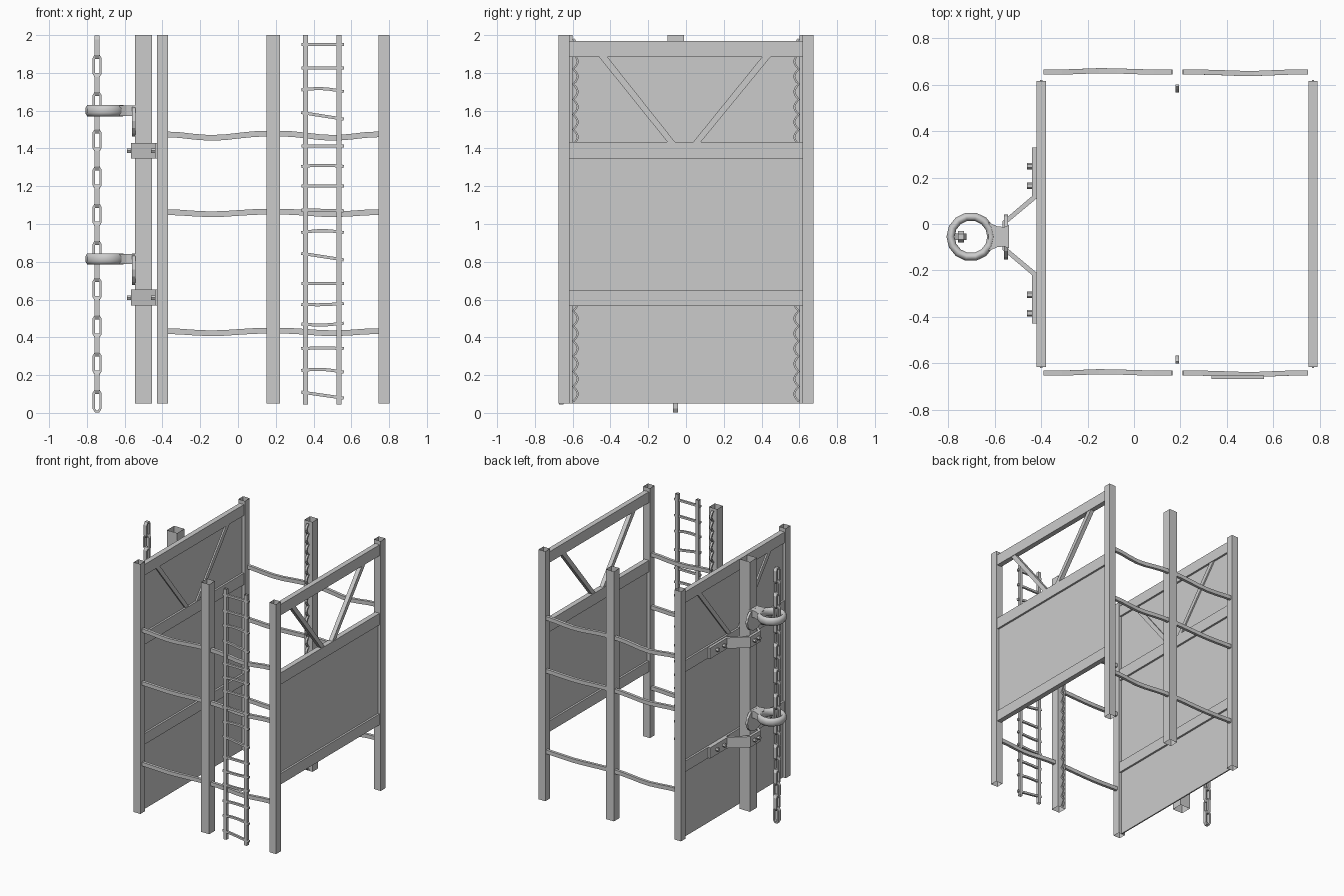
import bpy, bmesh, math
from mathutils import Vector

if "Cube" in bpy.data.objects:
    bpy.data.objects.remove(bpy.data.objects["Cube"])


def finish(name, bm, smooth=False, normals=True):
    if normals:
        bmesh.ops.recalc_face_normals(bm, faces=bm.faces)
    me = bpy.data.meshes.new(name)
    bm.to_mesh(me)
    bm.free()
    ob = bpy.data.objects.new(name, me)
    bpy.context.collection.objects.link(ob)
    if smooth:
        for p in me.polygons:
            p.use_smooth = True
    return ob


def prism(bm, pts, h, to3d, caps=True):
    """Extrude a 2D outline between the two values in h; to3d(u, v, w) places it."""
    a, b = [[bm.verts.new(to3d(u, v, w)) for u, v in pts] for w in h]
    n = len(pts)
    for i in range(n):
        bm.faces.new((a[i], a[(i + 1) % n], b[(i + 1) % n], b[i]))
    if caps:
        bm.faces.new(a[::-1])
        bm.faces.new(b)


XY = lambda u, v, w: (u, v, w)
YZ = lambda u, v, w: (w, u, v)


def box(bm, x, y, z, caps=True):
    prism(bm, [(x[0], y[0]), (x[1], y[0]), (x[1], y[1]), (x[0], y[1])], z, XY, caps)


def sweep(bm, path, side, w, t, closed=False):
    """Rectangular section along a path: w along 'side', t across it."""
    path, side, n = [Vector(p) for p in path], Vector(side), len(path)
    rings = []
    for i, p in enumerate(path):
        q0 = path[i - 1] if closed or i else p
        q1 = path[(i + 1) % n] if closed or i < n - 1 else p
        nor = (q1 - q0).normalized().cross(side)
        rings.append([bm.verts.new(p + side * (a * w / 2) + nor * (b * t / 2))
                      for a, b in ((-1, -1), (1, -1), (1, 1), (-1, 1))])
    for i in range(n if closed else n - 1):
        r, s = rings[i], rings[(i + 1) % n]
        for k in range(4):
            bm.faces.new((r[k], r[(k + 1) % 4], s[(k + 1) % 4], s[k]))
    if not closed:
        bm.faces.new(rings[0])
        bm.faces.new(rings[-1])


# Open-ended square posts at the corners and mid sides, and the outer pole
def post(name, x, y, w, z0=0.05):
    bm = bmesh.new()
    h = w / 2
    box(bm, (x - h, x + h), (y - h, y + h), (z0, 2.0), caps=False)
    finish(name, bm)


for s, tag in ((-1, "front"), (1, "back")):
    post("left_post_" + tag, -0.40, s * 0.645, 0.058)
    post("right_post_" + tag, 0.772, s * 0.645, 0.058)
    post("middle_post_" + tag, 0.187, s * 0.637, 0.07)
    # scalloped strip on the inner face of the middle post
    bm = bmesh.new()
    path = [(0.187, s * (0.597 - 0.024 * abs(math.sin(math.pi * i / 6))), 0.06 + 0.08 * i / 6)
            for i in range(24 * 6 + 1)]
    sweep(bm, path, (1, 0, 0), 0.016, 0.01)
    finish("scalloped_strip_" + tag, bm)
post("outer_pole", -0.50, -0.055, 0.088)

# Side frames: rails, V braces and thin panels
for tag, x, pz in (("left", -0.40, (0.05, 1.95)), ("right", 0.772, (0.6, 1.4))):
    bm = bmesh.new()
    for z in ((1.885, 1.97), (1.345, 1.435), (0.565, 0.65)):
        box(bm, (x - 0.02, x + 0.02), (-0.616, 0.616), z)
    finish("rails_" + tag, bm)
    bm = bmesh.new()
    for top, bot in ((-0.465, -0.095), (0.407, 0.035)):
        prism(bm, [(top, 1.89), (top + 0.045, 1.89), (bot + 0.04, 1.43), (bot, 1.43)],
              (x - 0.016, x + 0.016), YZ)
    finish("braces_" + tag, bm)
    bm = bmesh.new()
    box(bm, (x - 0.005, x + 0.005), (-0.62, 0.62), pz)
    finish("panel_" + tag, bm)

# Bent bars between the posts, front and back
left_z = (0.005, 0.001, -0.008, -0.014, -0.011, -0.002, 0.006, 0.009)
left_y = (0, 0, 0.003, 0.006, 0.005, 0.002, 0, 0)
for yc, tag in ((-0.643, "front"), (0.655, "back")):
    for n, z in enumerate((0.43, 1.06, 1.47)):
        amp = (0.6, 0.6, 1.0)[n]
        for bay, x0, x1, sg in (("left", -0.39, 0.165, 1), ("right", 0.21, 0.75, -1)):
            bm = bmesh.new()
            path = []
            for i in range(8):
                j = i if sg > 0 else 7 - i
                path.append((x0 + (x1 - x0) * i / 7, yc + sg * left_y[j], z + amp * left_z[j]))
            sweep(bm, path, (0, 1, 0), 0.022, 0.03)
            finish(f"bent_bar_{tag}_{bay}_{n}", bm)

# Ladder with worn, bent rungs: (left height, right height, sag)
for x, tag in ((0.357, "left"), (0.534, "right")):
    bm = bmesh.new()
    box(bm, (x - 0.013, x + 0.013), (-0.672, -0.648), (0.045, 2.0), caps=False)
    finish("ladder_rail_" + tag, bm)
rungs = [(1.95, 1.95, 0), (1.825, 1.825, 0), (1.71, 1.70, .012), (1.59, 1.555, 0),
         (1.413, 1.413, 0), (1.305, 1.305, .006), (1.20, 1.20, 0), (1.075, 1.07, 0),
         (0.955, 0.955, .01), (0.845, 0.81, 0), (0.685, 0.685, 0), (0.575, 0.58, -.005),
         (0.47, 0.475, -.007), (0.34, 0.34, .004), (0.225, 0.215, .01), (0.11, 0.078, 0)]
bm = bmesh.new()
for a, b, sag in rungs:
    path = [(0.335 + 0.225 * t, -0.661, a + (b - a) * t + sag * math.sin(math.pi * t))
            for t in (0, 0.15, 0.38, 0.62, 0.85, 1)]
    sweep(bm, path, (0, 1, 0), 0.016, 0.016)
finish("ladder_rungs", bm)

# Pole clamps with bolts, ring holders above them
C = -0.05
for n, (zb, zr) in enumerate(((0.61, 0.815), (1.388, 1.60))):
    bm = bmesh.new()
    half = [(-0.42, 0.38), (-0.42, 0.16), (-0.546, 0.055)]
    out = [(-0.566, 0.063), (-0.44, 0.17), (-0.44, 0.38)]
    outer = [(x, C + d) for x, d in reversed(out)]
    outer += [(x, C - d) for x, d in out]
    inner = [(x, C - d) for x, d in half] + [(x, C + d) for x, d in reversed(half)]
    prism(bm, outer + inner, (zb - 0.042, zb + 0.042), XY)
    finish(f"pole_clamp_{n}", bm)

    bm = bmesh.new()
    hexa = [(0.014 * math.cos(i * math.pi / 3), 0.014 * math.sin(i * math.pi / 3)) for i in range(6)]
    for x, y in ((-0.44, 0.25), (-0.44, 0.165), (-0.44, -0.305), (-0.44, -0.385),
                 (-0.566, -0.03), (-0.566, -0.08)):
        prism(bm, [(y + u, zb + v) for u, v in hexa], (x - 0.021, x + 0.004), YZ)
    finish(f"clamp_bolts_{n}", bm)

    # rounded mounting plate
    bm = bmesh.new()
    prism(bm, [(-0.055 + 0.097 * math.cos(a), zr - 0.055 + 0.085 * math.sin(a))
               for a in [i * math.tau / 14 for i in range(14)]], (-0.561, -0.543), YZ)
    finish(f"ring_mount_plate_{n}", bm)

    # neck
    bm = bmesh.new()
    prof = [(-0.628, 0.062), (-0.59, 0.045), (-0.56, 0.042), (-0.54, 0.05)]
    prism(bm, [(x, -0.055 - d) for x, d in prof] + [(x, -0.055 + d) for x, d in reversed(prof)],
          (zr - 0.027, zr + 0.027), XY)
    finish(f"ring_neck_{n}", bm)

    # ring with oval section
    bm = bmesh.new()
    grid = []
    for i in range(14):
        a = i * math.tau / 14
        row = []
        for j in range(8):
            b = (j + 0.5) * math.tau / 8
            r = 0.088 + 0.019 * math.cos(b)
            row.append(bm.verts.new((-0.703 + r * math.cos(a), -0.055 + r * math.sin(a),
                                     zr + 0.032 * math.sin(b))))
        grid.append(row)
    for i in range(14):
        for j in range(8):
            k, m = (i + 1) % 14, (j + 1) % 8
            bm.faces.new((grid[i][j], grid[k][j], grid[k][m], grid[i][m]))
    finish(f"guide_ring_{n}", bm, smooth=True)

# Hanging chain of alternating links
link = [(-0.008, -0.056), (0.008, -0.056), (0.018, -0.04), (0.018, 0.04),
        (0.008, 0.056), (-0.008, 0.056), (-0.018, 0.04), (-0.018, -0.04)]
for i in range(20):
    zc = 0.064 + 0.0985 * i
    bm = bmesh.new()
    if i % 2 == 0:
        sweep(bm, [(-0.746 + u, -0.055, zc + v) for u, v in link], (0, 1, 0), 0.027, 0.013, True)
    else:
        sweep(bm, [(-0.746, -0.055 + u, zc + v) for u, v in link], (1, 0, 0), 0.027, 0.013, True)
    finish(f"chain_link_{i}", bm)
